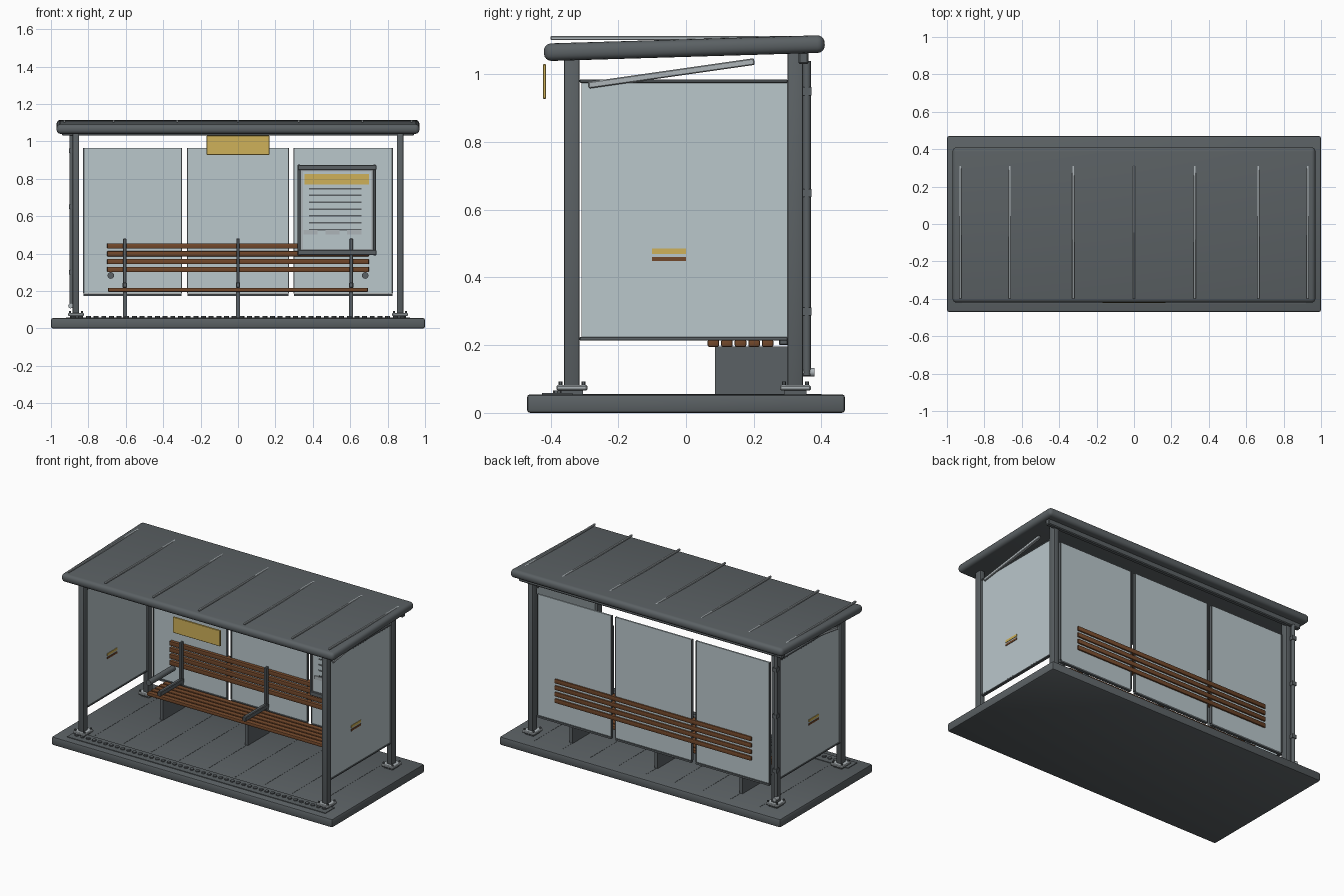
import bpy
import bmesh
from math import radians, atan2, hypot
from mathutils import Matrix, Vector

default_cube = bpy.data.objects.get("Cube")
if default_cube:
    bpy.data.objects.remove(default_cube, do_unlink=True)


def make_material(name, red, green, blue):
    material = bpy.data.materials.new(name)
    material.use_nodes = True
    colour = (red, green, blue, 1)
    material.diffuse_color = colour
    shader = next(n for n in material.node_tree.nodes if n.type == "BSDF_PRINCIPLED")
    shader.inputs["Base Color"].default_value = colour
    return material


dark_metal = make_material("dark grey metal", 0.105, 0.12, 0.128)
light_metal = make_material("light grey metal", 0.42, 0.46, 0.48)
glass = make_material("pale blue glass", 0.49, 0.57, 0.6)
wood = make_material("brown wood", 0.17, 0.065, 0.024)
yellow = make_material("sign yellow", 0.62, 0.44, 0.1)


def finish(name, mesh_data, material):
    mesh = bpy.data.meshes.new(name)
    mesh_data.to_mesh(mesh)
    mesh_data.free()
    mesh.materials.append(material)
    part = bpy.data.objects.new(name, mesh)
    bpy.context.collection.objects.link(part)
    return part


def smooth(part):
    bpy.ops.object.select_all(action="DESELECT")
    part.select_set(True)
    bpy.context.view_layer.objects.active = part
    bpy.ops.object.shade_smooth_by_angle(angle=radians(35))


def box(name, x, y, z, material, bevel=0.0, segments=1, tilt=0.0):
    """Box from (low, high) ranges, optionally bevelled and tilted about x."""
    bm = bmesh.new()
    bmesh.ops.create_cube(bm, size=1)
    size = [high - low for low, high in (x, y, z)]
    centre = Vector([(high + low) / 2 for low, high in (x, y, z)])
    bmesh.ops.scale(bm, vec=size, verts=bm.verts)
    if bevel:
        bmesh.ops.bevel(bm, geom=bm.edges[:], offset=bevel, segments=segments,
                        profile=0.5, affect="EDGES")
    bm.transform(Matrix.Translation(centre) @ Matrix.Rotation(tilt, 4, "X"))
    part = finish(name, bm, material)
    if segments > 1:
        smooth(part)
    return part


def rod(name, start, end, radius, material, sides=12):
    """Cylinder between two points."""
    start, end = Vector(start), Vector(end)
    axis = end - start
    bm = bmesh.new()
    bmesh.ops.create_cone(bm, cap_ends=True, segments=sides, radius1=radius,
                          radius2=radius, depth=axis.length)
    turn = axis.to_track_quat("Z", "Y").to_matrix().to_4x4()
    bm.transform(Matrix.Translation((start + end) / 2) @ turn)
    part = finish(name, bm, material)
    smooth(part)
    return part


def around(centre, half):
    return (centre - half, centre + half)


# Ground slab with shallow joint lines
FLOOR = 0.055
box("ground_slab", (-1, 1), (-0.47, 0.47), (0, FLOOR), dark_metal, 0.01, 2)
for i in range(9):
    box("slab_joint", around((i - 4) * 0.2, 0.003), (-0.31, 0.4),
        (FLOOR - 0.002, FLOOR + 0.001), dark_metal)

# Tactile kerb strip with raised studs
box("tactile_strip", (-0.92, 0.92), (-0.425, -0.335), (FLOOR - 0.002, 0.059), dark_metal)
for i in range(44):
    x = (i - 21.5) * 0.041
    rod("tactile_stud", (x, -0.38, FLOOR), (x, -0.38, 0.066), 0.013, dark_metal, 8)

# Corner posts, foot plates and bolts
for side in (-1, 1):
    x = side * 0.867
    for y, top in ((-0.337, 1.055), (0.323, 1.075)):
        box("corner_post", around(x, 0.018), around(y, 0.023), (FLOOR, top),
            dark_metal, 0.006, 2)
        box("foot_plate", around(x, 0.043), around(y, 0.046), (0.066, 0.082),
            light_metal, 0.004)
        box("foot_pad", around(x, 0.03), around(y, 0.033), (FLOOR, 0.068), dark_metal)
        for dx in (-1, 1):
            for dy in (-1, 1):
                bx, by = x + dx * 0.032, y + dy * 0.034
                rod("foot_bolt", (bx, by, 0.08), (bx, by, 0.092), 0.006, dark_metal, 6)

# Sloping roof, seams, rear gutter and downpipe
box("roof", (-0.97, 0.97), (-0.42, 0.41), around(1.0775, 0.026), dark_metal,
    0.022, 4, tilt=atan2(0.025, 0.83))
for x in (-0.928, -0.665, -0.325, 0, 0.325, 0.665, 0.928):
    box("roof_seam", around(x, 0.006), (-0.4, 0.335), around(1.107, 0.006),
        light_metal, 0.002)
box("rear_gutter", (-0.94, 0.94), (0.332, 0.362), (1.03, 1.075), dark_metal, 0.005)
rod("downpipe", (-0.89, 0.357, 0.11), (-0.89, 0.357, 1.04), 0.012, dark_metal)
for z in (0.3, 0.65, 0.95):
    box("downpipe_clip", around(-0.889, 0.014), (0.34, 0.371), around(z, 0.012), dark_metal)
rod("downpipe_spout", (-0.895, 0.345, 0.12), (-0.895, 0.38, 0.12), 0.013, light_metal)

# End walls with edge rails, warning bars and roof braces
for side in (-1, 1):
    x = side * 0.868
    box("end_glass", around(x, 0.006), (-0.308, 0.303), (0.222, 0.976), glass)
    for z in (0.219, 0.98):
        box("end_glass_rail", around(x, 0.01), (-0.314, 0.3), around(z, 0.005),
            dark_metal, 0.002)
    box("warning_bar", around(x, 0.009), (-0.1, 0), (0.47, 0.485), yellow)
    box("warning_bar_wood", around(x, 0.009), (-0.1, 0), (0.449, 0.461), wood)
    reach = hypot(0.49, 0.07)
    box("roof_brace", around(side * 0.874, 0.009), around(-0.043, reach / 2),
        around(1.003, 0.01), light_metal, 0.003, tilt=atan2(0.07, 0.49))

# Rear glazing in three framed bays
for left, right in ((-0.825, -0.303), (-0.271, 0.269), (0.3, 0.825)):
    box("rear_glass", (left, right), around(0.325, 0.005), (0.187, 0.965), glass)
    for x in (left, right):
        box("rear_glass_edge", around(x, 0.003), around(0.325, 0.009),
            (0.187, 0.965), dark_metal)
    box("rear_glass_rail", (left, right), around(0.325, 0.009), (0.173, 0.184), dark_metal)

# Bench: seat slats, back slats, frames and end arm rests
for i in range(5):
    box("seat_slat", (-0.695, 0.695), around(0.081 + i * 0.04, 0.017),
        (0.195, 0.217), wood, 0.005, 2)
for i in range(4):
    box("back_slat", (-0.7, 0.7), (0.3, 0.339), around(0.315 + i * 0.042, 0.014),
        wood, 0.004, 2)
for x in (-0.605, 0, 0.605):
    box("bench_leg", around(x, 0.011), (0.085, 0.305), (FLOOR, 0.196), dark_metal)
    box("bench_arm", around(x, 0.012), (0.06, 0.3), (0.216, 0.246), dark_metal, 0.004)
    box("bench_back_post", around(x, 0.009), (0.275, 0.302), (0.2, 0.48), dark_metal, 0.003)
for x in (-0.68, 0.68):
    rod("end_arm_rest", (x, 0.06, 0.283), (x, 0.31, 0.283), 0.018, dark_metal)

# Timetable case: frame, border, sheet, header, text rules and tags
BOARD = 0.278
box("timetable_back", (0.325, 0.735), (BOARD + 0.008, 0.318), (0.395, 0.87), dark_metal)
for x in (0.327, 0.731):
    box("timetable_side", around(x, 0.008), (BOARD - 0.006, 0.3), (0.39, 0.875), dark_metal, 0.003)
for z in (0.405, 0.86):
    box("timetable_rail", (0.32, 0.74), (BOARD - 0.008, 0.3), around(z, 0.014), dark_metal, 0.003)
box("timetable_border", (0.332, 0.726), (BOARD + 0.003, 0.3), (0.415, 0.85), light_metal)
box("timetable_sheet", (0.347, 0.712), (BOARD, 0.3), (0.425, 0.838), glass)
box("timetable_header", (0.355, 0.7), (BOARD - 0.005, BOARD + 0.002), (0.768, 0.826), yellow)
for i in range(7):
    box("timetable_rule", (0.38, 0.66), (BOARD - 0.003, BOARD + 0.002),
        around(0.747 - i * 0.0365, 0.004), dark_metal)
for x in (0.388, 0.505, 0.622):
    box("timetable_tag", around(x, 0.038), (BOARD - 0.006, BOARD + 0.002),
        around(0.514, 0.011), light_metal)

# Hanging stop sign, left blank
box("stop_sign", (-0.168, 0.168), (-0.423, -0.413), (0.928, 1.03), yellow, 0.002)
